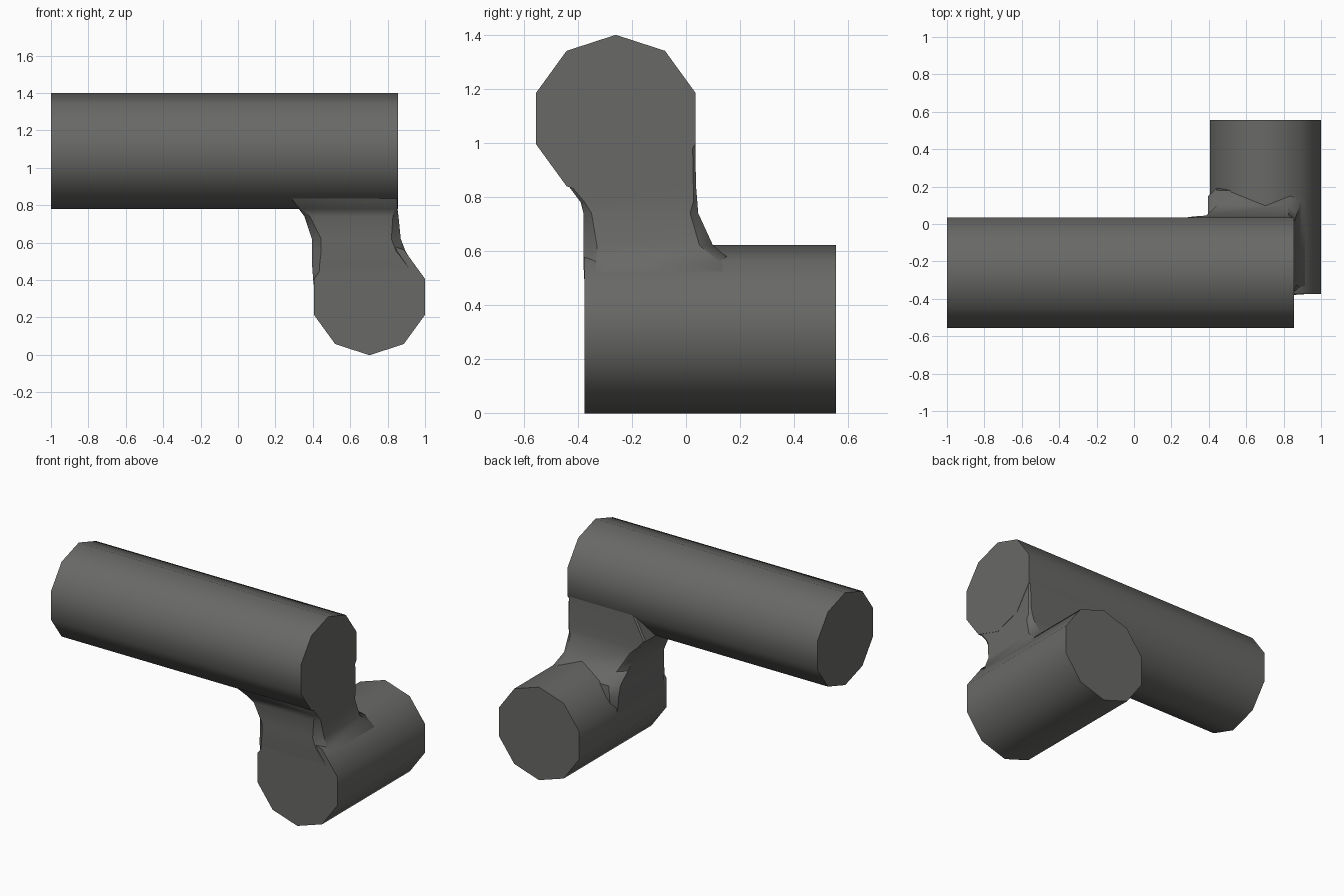
import bpy, bmesh, math
from mathutils import Vector

if "Cube" in bpy.data.objects:
    bpy.data.objects.remove(bpy.data.objects["Cube"])

grey = bpy.data.materials.new("dark_grey")
grey.diffuse_color = (0.14, 0.14, 0.135, 1)
grey.use_nodes = True
grey.node_tree.nodes["Principled BSDF"].inputs["Base Color"].default_value = grey.diffuse_color


def finish(name, bm):
    bmesh.ops.recalc_face_normals(bm, faces=bm.faces)
    me = bpy.data.meshes.new(name)
    bm.to_mesh(me)
    bm.free()
    ob = bpy.data.objects.new(name, me)
    bpy.context.collection.objects.link(ob)
    me.materials.append(grey)
    bpy.ops.object.select_all(action='DESELECT')
    bpy.context.view_layer.objects.active = ob
    ob.select_set(True)
    bpy.ops.object.shade_smooth_by_angle(angle=math.radians(40))
    return ob


def loft(name, rings):
    bm = bmesh.new()
    vs = [[bm.verts.new(p) for p in r] for r in rings]
    n = len(vs[0])
    for a, b in zip(vs, vs[1:]):
        for i in range(n):
            j = (i + 1) % n
            bm.faces.new((a[i], a[j], b[j], b[i]))
    bm.faces.new(vs[0])
    bm.faces.new(vs[-1])
    return finish(name, bm)


def log_ring(centre, across, r=0.31):
    # ten-sided ring with a corner pointing straight up
    return [centre + across * (r * math.sin(i * math.pi / 5)) +
            Vector((0, 0, r * math.cos(i * math.pi / 5))) for i in range(10)]


X, Y = Vector((1, 0, 0)), Vector((0, 1, 0))

# upper bar along x, lower bar along y
loft("upper_bar", [log_ring(Vector((x, -0.26, 1.09)), Y) for x in (-1, 0.855)])
loft("lower_bar", [log_ring(Vector((0.703, y, 0.31)), X, 0.312) for y in (-0.375, 0.555)])


def neck_ring(z, x0, x1, y0, y1, c):
    # rectangle with cut corners
    return [(x0 + c, y0, z), (x1 - c, y0, z), (x1, y0 + c, z), (x1, y1 - c, z),
            (x1 - c, y1, z), (x0 + c, y1, z), (x0, y1 - c, z), (x0, y0 + c, z)]


# flared neck joining the two bars
loft("neck", [neck_ring(*r) for r in (
    (0.25, 0.42, 0.98, -0.370, 0.16, 0.03),
    (0.40, 0.402, 0.997, -0.372, 0.18, 0.03),
    (0.48, 0.396, 0.942, -0.376, 0.19, 0.04),
    (0.555, 0.395, 0.895, -0.38, 0.18, 0.05),
    (0.62, 0.395, 0.87, -0.38, 0.10, 0.05),
    (0.74, 0.355, 0.858, -0.38, 0.045, 0.03),
    (0.78, 0.325, 0.853, -0.39, 0.042, 0.015),
    (0.84, 0.28, 0.853, -0.435, 0.037, 0.01),
    (1.07, 0.40, 0.853, -0.45, 0.033, 0.01))])
